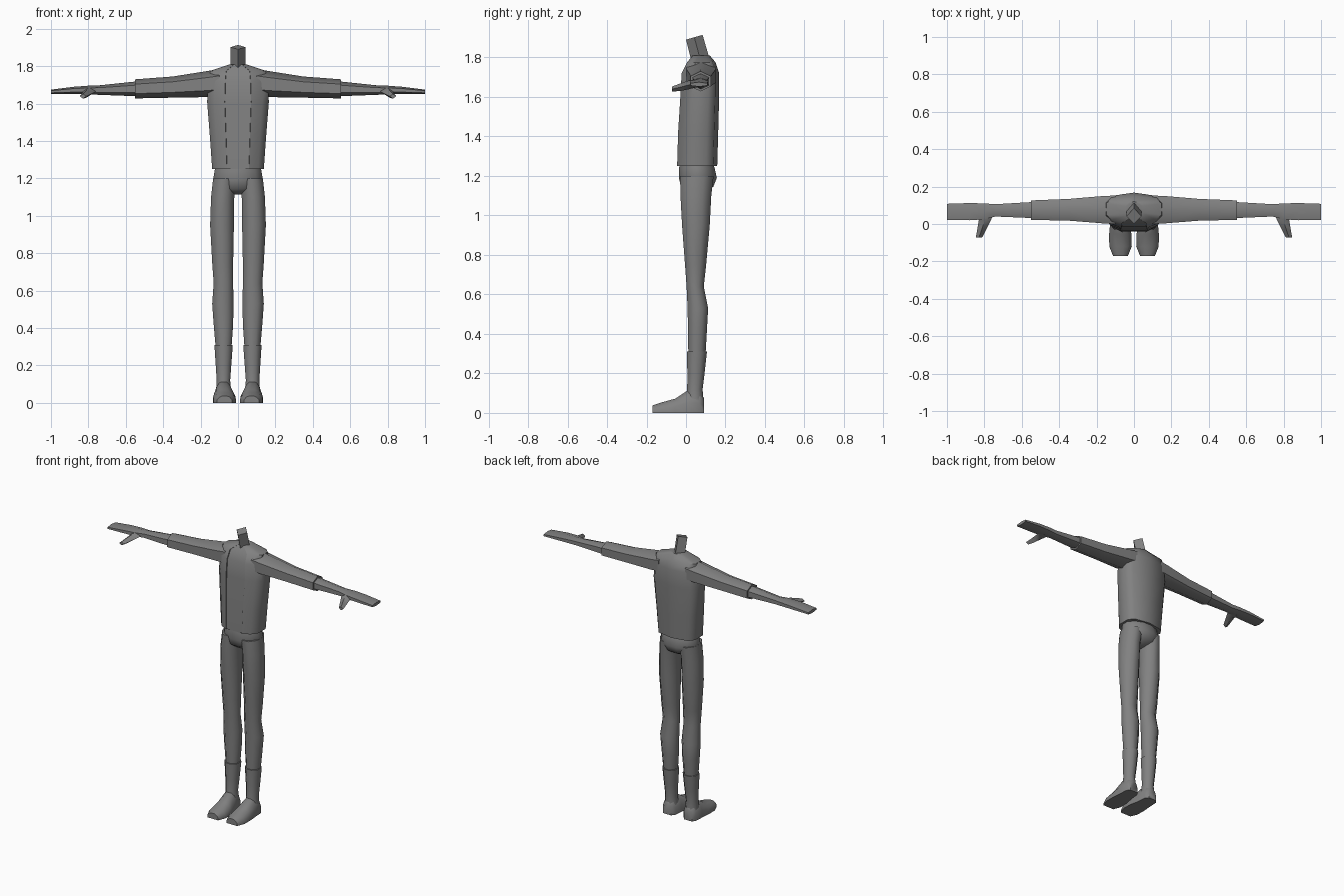
import bpy, bmesh, math
from mathutils import Vector

grey = bpy.data.materials.new("plain grey")
grey.diffuse_color = (0.22, 0.22, 0.22, 1)


def loft(name, rings, mirror=False, angle=40):
    """Skin a list of equal-sized point rings and cap both ends."""
    bm = bmesh.new()
    vs = [[bm.verts.new(p) for p in r] for r in rings]
    n = len(vs[0])
    for a, b in zip(vs, vs[1:]):
        for i in range(n):
            j = (i + 1) % n
            bm.faces.new((a[i], a[j], b[j], b[i]))
    bm.faces.new(vs[0])
    bm.faces.new(vs[-1])
    bmesh.ops.recalc_face_normals(bm, faces=bm.faces)
    for f in bm.faces:
        f.smooth = True
    me = bpy.data.meshes.new(name)
    bm.to_mesh(me)
    bm.free()
    me.set_sharp_from_angle(angle=math.radians(angle))
    me.materials.append(grey)
    ob = bpy.data.objects.new(name, me)
    bpy.context.collection.objects.link(ob)
    if mirror:
        m = ob.modifiers.new("mirror", 'MIRROR')
        m.use_mirror_merge = False
    return ob


def ring_z(z, x0, x1, y0, y1, n=8):
    """Horizontal oval ring filling the given bounds."""
    k = 1 / math.cos(math.pi / n)
    out = []
    for i in range(n):
        a = 2 * math.pi * (i + 0.5) / n
        out.append(((x0 + x1) / 2 + k * (x1 - x0) / 2 * math.cos(a),
                    (y0 + y1) / 2 + k * (y1 - y0) / 2 * math.sin(a), z))
    return out


def hex_x(x, y0, y1, z0, z1):
    """Six-sided arm ring with a ridge at top and bottom."""
    c, q = (y0 + y1) / 2, (z1 - z0) / 4
    return [(x, c, z1), (x, y1, z1 - q), (x, y1, z0 + q),
            (x, c, z0), (x, y0, z0 + q), (x, y0, z1 - q)]


def torso_ring(z, w, f, b, lift=0.0):
    """Jacket ring with a slightly recessed front panel."""
    d = b - f
    half = [(0.42 * w, f + 0.006), (0.43 * w, f), (0.78 * w, f + 0.12 * d),
            (w, f + 0.30 * d), (w, f + 0.72 * d), (0.8 * w, b - 0.10 * d)]
    pts = [(x, y, z) for x, y in half] + [(0, b, z + lift)]
    return pts + [(-x, y, z) for x, y in reversed(half)]


# jacket body
loft("jacket", [torso_ring(1.25, 0.138, -0.045, 0.158),
                torso_ring(1.42, 0.150, -0.040, 0.163),
                torso_ring(1.61, 0.165, -0.028, 0.168),
                torso_ring(1.72, 0.158, -0.022, 0.168),
                torso_ring(1.775, 0.148, 0.005, 0.150),
                torso_ring(1.81, 0.045, 0.035, 0.120)], angle=45)

# neck: four-sided, leaning forward
def diamond(c, z, r, tilt):
    return [(0, c - r, z - tilt), (0.04, c, z), (0, c + r, z + tilt), (-0.04, c, z)]

loft("neck", [diamond(0.075, 1.78, 0.045, 0.01),
              diamond(0.042, 1.902, 0.042, 0.012)], angle=30)

# sleeves
loft("sleeve", [hex_x(0.10, 0.00, 0.152, 1.640, 1.785),
                hex_x(0.16, 0.003, 0.150, 1.635, 1.775),
                hex_x(0.35, 0.018, 0.134, 1.632, 1.745),
                hex_x(0.55, 0.022, 0.126, 1.628, 1.730)], True, 62)

# forearm and flat hand
loft("arm_and_hand", [hex_x(0.50, 0.030, 0.118, 1.640, 1.722),
                      hex_x(0.55, 0.032, 0.117, 1.640, 1.718),
                      hex_x(0.74, 0.040, 0.106, 1.647, 1.698),
                      hex_x(0.80, 0.025, 0.110, 1.650, 1.696),
                      hex_x(0.88, 0.020, 0.112, 1.652, 1.690),
                      hex_x(1.00, 0.022, 0.108, 1.652, 1.675)], True, 62)

# thumb
def thumb_ring(y, x0, x1, z0, z1):
    m, c = (x0 + x1) / 2, (z0 + z1) / 2
    return [(x0, y, c), (m, y, z1), (x1, y, c), (m, y, z0)]

loft("thumb", [thumb_ring(0.06, 0.75, 0.86, 1.650, 1.690),
               thumb_ring(0.02, 0.765, 0.830, 1.640, 1.685),
               thumb_ring(-0.03, 0.790, 0.838, 1.630, 1.668),
               thumb_ring(-0.072, 0.812, 0.846, 1.627, 1.652)], True, 60)

# hips
loft("hips", [ring_z(1.27, -0.120, 0.120, -0.030, 0.135, 12),
              ring_z(1.24, -0.125, 0.125, -0.035, 0.145, 12),
              ring_z(1.19, -0.134, 0.134, -0.036, 0.156, 12),
              ring_z(1.145, -0.115, 0.115, -0.025, 0.138, 12),
              ring_z(1.115, -0.035, 0.035, 0.015, 0.090, 12)], angle=50)

# trouser legs
loft("trouser_leg", [ring_z(1.20, 0.012, 0.133, -0.030, 0.140),
                     ring_z(1.10, 0.020, 0.144, -0.028, 0.128),
                     ring_z(0.95, 0.022, 0.149, -0.020, 0.120),
                     ring_z(0.75, 0.026, 0.138, -0.005, 0.102),
                     ring_z(0.64, 0.026, 0.130, 0.003, 0.090),
                     ring_z(0.53, 0.024, 0.138, 0.008, 0.112),
                     ring_z(0.42, 0.026, 0.130, 0.010, 0.106),
                     ring_z(0.28, 0.036, 0.118, 0.012, 0.098)], True, 60)

# boot shafts
loft("boot_shaft", [ring_z(0.31, 0.028, 0.126, 0.004, 0.106),
                    ring_z(0.20, 0.036, 0.119, 0.007, 0.094),
                    ring_z(0.12, 0.042, 0.114, 0.006, 0.084),
                    ring_z(0.06, 0.036, 0.118, 0.000, 0.088)], True, 60)

# feet, from heel to toe
def foot_ring(y, c, w, h):
    return [(c - w, y, 0), (c + w, y, 0), (c + w, y, 0.45 * h), (c + 0.7 * w, y, 0.8 * h),
            (c + 0.3 * w, y, h), (c - 0.3 * w, y, h), (c - 0.7 * w, y, 0.8 * h),
            (c - w, y, 0.45 * h)]

loft("foot", [foot_ring(0.092, 0.078, 0.030, 0.075),
              foot_ring(0.070, 0.078, 0.046, 0.105),
              foot_ring(0.010, 0.077, 0.050, 0.115),
              foot_ring(-0.055, 0.073, 0.060, 0.072),
              foot_ring(-0.120, 0.072, 0.060, 0.054),
              foot_ring(-0.170, 0.072, 0.040, 0.038)], True, 50)
